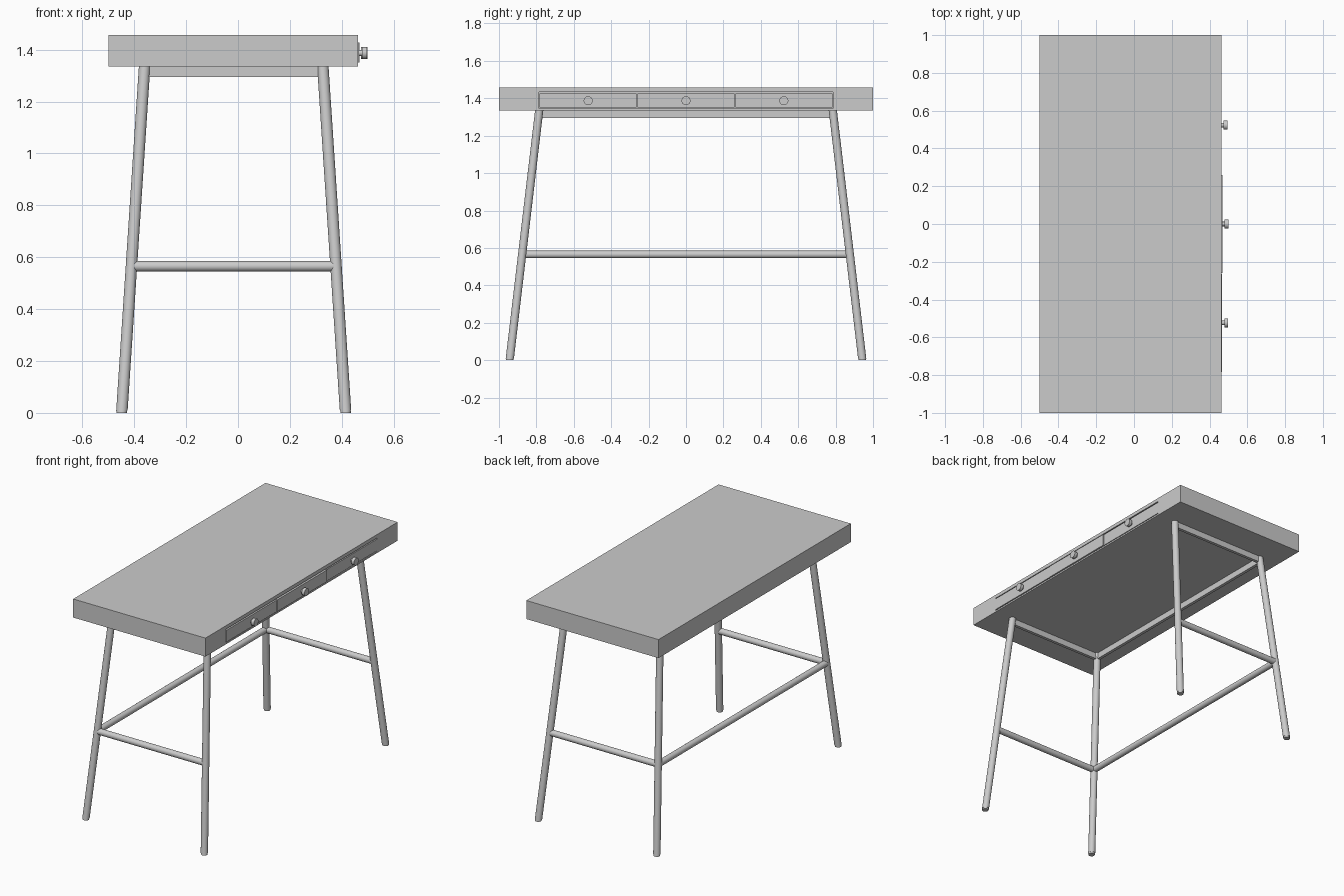
import bpy
import bmesh
from mathutils import Vector

if "Cube" in bpy.data.objects:
    bpy.data.objects.remove(bpy.data.objects["Cube"])

grey = bpy.data.materials.new("light grey")
grey.use_nodes = True
colour = (0.6, 0.6, 0.6, 1)
grey.diffuse_color = colour
grey.node_tree.nodes["Principled BSDF"].inputs["Base Color"].default_value = colour


def finish(name, bm, smooth=False):
    mesh = bpy.data.meshes.new(name)
    bmesh.ops.recalc_face_normals(bm, faces=bm.faces)
    bm.to_mesh(mesh)
    bm.free()
    mesh.materials.append(grey)
    obj = bpy.data.objects.new(name, mesh)
    bpy.context.collection.objects.link(obj)
    if smooth:
        bpy.ops.object.select_all(action="DESELECT")
        obj.select_set(True)
        bpy.context.view_layer.objects.active = obj
        bpy.ops.object.shade_smooth_by_angle()
    return obj


def box(name, low, high):
    low, high = Vector(low), Vector(high)
    bm = bmesh.new()
    bmesh.ops.create_cube(bm, size=1)
    bmesh.ops.scale(bm, vec=high - low, verts=bm.verts)
    bmesh.ops.translate(bm, vec=(low + high) / 2, verts=bm.verts)
    return finish(name, bm)


def add_tube(bm, start, end, radius, level=False):
    """Cylinder between two points; level keeps both ends horizontal."""
    start, end = Vector(start), Vector(end)
    axis = end - start
    made = bmesh.ops.create_cone(bm, cap_ends=True, segments=24,
                                 radius1=radius, radius2=radius, depth=1)
    turn = axis.to_track_quat("Z", "Y")
    for v in made["verts"]:
        base = start.lerp(end, v.co.z + 0.5)
        ring = Vector((v.co.x, v.co.y, 0))
        v.co = base + (ring if level else turn @ ring)


def tube(name, start, end, radius, level=False):
    bm = bmesh.new()
    add_tube(bm, start, end, radius, level)
    return finish(name, bm, True)


# Desktop slab with a shallow opening for the drawers
FRONT, UNDER, TOP = 0.463, 1.335, 1.457
DRAWER_END = 0.785
slab = box("desktop", (-0.5, -1, UNDER), (FRONT, 1, TOP))
cutter = box("drawer_opening_cutter", (FRONT - 0.04, -DRAWER_END, 1.345),
             (FRONT + 0.1, DRAWER_END, 1.434))
cutter.hide_render = True
cut = slab.modifiers.new("drawer opening", "BOOLEAN")
cut.object = cutter
cut.solver = "EXACT"
bpy.context.view_layer.objects.active = slab
bpy.ops.object.modifier_apply(modifier=cut.name)
bpy.data.objects.remove(cutter)

# Drawers, each closed to a slightly different depth, with round knobs
WIDTH = 2 * DRAWER_END / 3
for i, (side, proud) in enumerate((("right", 0.003), ("middle", 0.005), ("left", 0))):
    y0 = -DRAWER_END + i * WIDTH
    face = FRONT + proud
    gap = 0.002
    box(side + "_drawer", (FRONT - 0.04, y0 + gap, 1.35),
        (face, y0 + WIDTH - gap, 1.427))
    y, z = y0 + WIDTH / 2, 1.387
    bm = bmesh.new()
    add_tube(bm, (face - 0.003, y, z), (face + 0.014, y, z), 0.012)
    add_tube(bm, (face + 0.012, y, z), (face + 0.032, y, z), 0.024)
    finish(side + "_knob", bm, True)

# Splayed legs with small feet
MID = -0.0165


def leg_point(sx, sy, z):
    t = z / UNDER
    return Vector((MID + sx * (0.4315 - 0.088 * t), sy * (0.943 - 0.158 * t), z))


for sx, depth in ((-1, "back"), (1, "front")):
    for sy, side in ((-1, "right"), (1, "left")):
        name = depth + "_" + side
        tube(name + "_leg", leg_point(sx, sy, 0.01), leg_point(sx, sy, UNDER), 0.022, True)
        tube(name + "_foot", leg_point(sx, sy, 0), leg_point(sx, sy, 0.012), 0.02, True)

# Stretchers and rails at both ends and along the back
HEIGHT, RAIL, HALF = 0.565, 1.295, 0.01
corner = leg_point(1, 1, UNDER - 0.02)
back = 2 * MID - corner.x
for sy, side in ((-1, "right"), (1, "left")):
    tube(side + "_stretcher", leg_point(-1, sy, HEIGHT), leg_point(1, sy, HEIGHT), 0.02)
    y = sy * corner.y
    box(side + "_rail", (back, y - HALF, RAIL), (corner.x, y + HALF, UNDER))
tube("back_stretcher", leg_point(-1, -1, HEIGHT), leg_point(-1, 1, HEIGHT), 0.02)
box("back_rail", (back - HALF, -corner.y, RAIL), (back + HALF, corner.y, UNDER))
